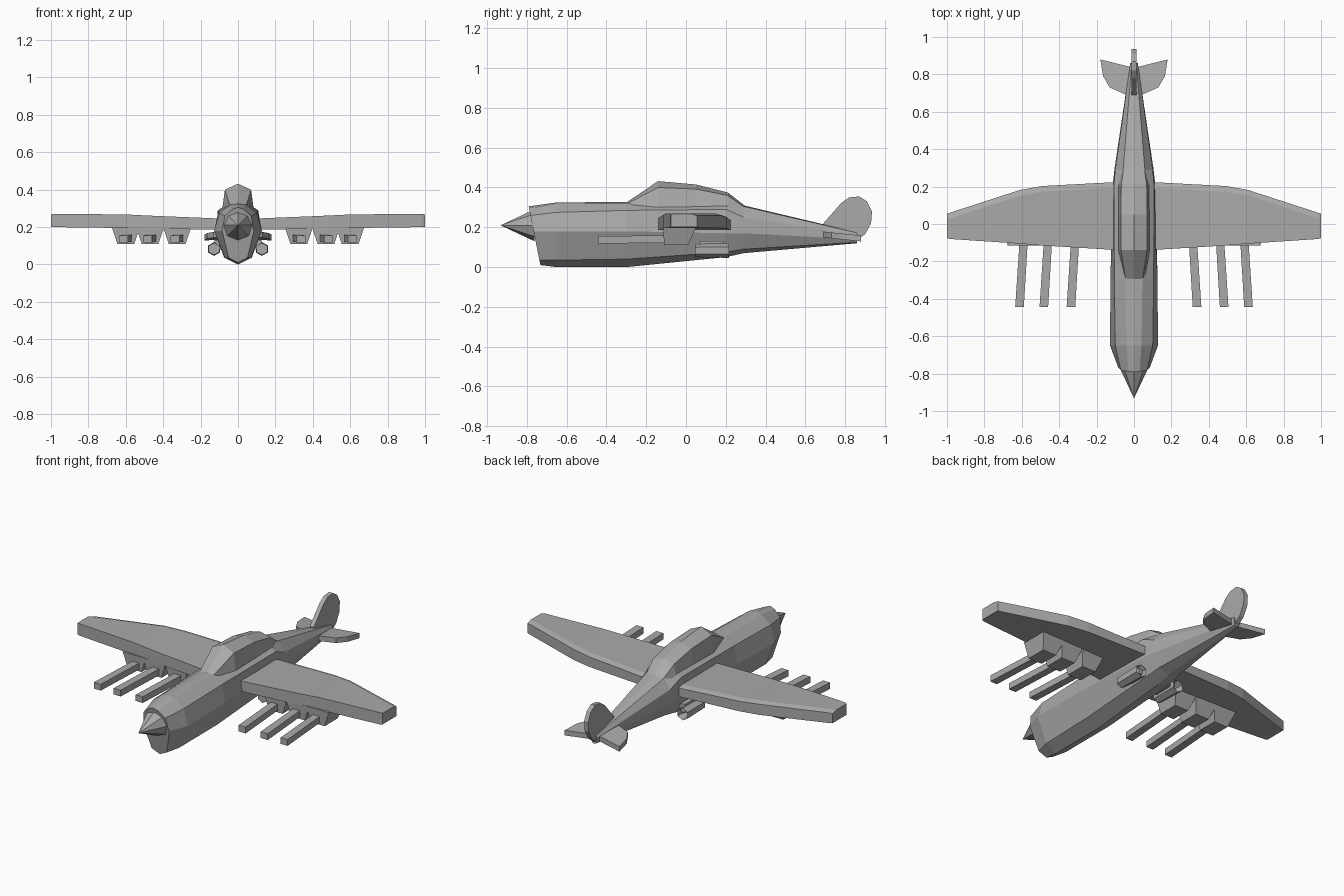
import bpy, bmesh

if "Cube" in bpy.data.objects:
    bpy.data.objects.remove(bpy.data.objects["Cube"])

GREY = (0.4, 0.4, 0.4, 1)
grey = bpy.data.materials.new("plain_grey")
grey.use_nodes = True
grey.diffuse_color = GREY
grey.node_tree.nodes["Principled BSDF"].inputs["Base Color"].default_value = GREY


def loft(name, rings):
    """Skin a list of equal-length closed rings and cap both ends."""
    bm = bmesh.new()
    rows = [[bm.verts.new(p) for p in ring] for ring in rings]
    n = len(rows[0])
    for a, b in zip(rows, rows[1:]):
        for i in range(n):
            j = (i + 1) % n
            bm.faces.new((a[i], a[j], b[j], b[i]))
    bm.faces.new(rows[0])
    bm.faces.new(rows[-1])
    bmesh.ops.remove_doubles(bm, verts=bm.verts, dist=0.0005)
    bmesh.ops.recalc_face_normals(bm, faces=bm.faces)
    mesh = bpy.data.meshes.new(name)
    bm.to_mesh(mesh)
    bm.free()
    mesh.materials.append(grey)
    obj = bpy.data.objects.new(name, mesh)
    bpy.context.collection.objects.link(obj)
    return obj


def mirrored(obj):
    obj.modifiers.new("mirror", 'MIRROR').use_axis[0] = True
    return obj


def section(y, half, lean=0):
    """Symmetric cross-section from half outline, bottom to top."""
    other = [(-x, z) for x, z in reversed(half) if x > 0]
    return [(x, y + lean * (0.2 - z), z) for x, z in half + other]


# Fuselage: bottom keel, chine, side, shoulder, deck edge, ridge
loft("fuselage", [
    section(-0.77, [(0, 0.01), (0.05, 0.035), (0.085, 0.18), (0.07, 0.26), (0.03, 0.295), (0, 0.305)], 0.2),
    section(-0.65, [(0, 0), (0.07, 0.035), (0.128, 0.18), (0.1, 0.275), (0.04, 0.32), (0, 0.325)]),
    section(-0.3, [(0, 0), (0.075, 0.04), (0.126, 0.18), (0.105, 0.285), (0.045, 0.322), (0, 0.327)]),
    section(0.2, [(0, 0.05), (0.075, 0.075), (0.115, 0.17), (0.108, 0.29), (0.06, 0.32), (0, 0.325)]),
    section(0.29, [(0, 0.07), (0.068, 0.09), (0.105, 0.17), (0.1, 0.25), (0.058, 0.305), (0, 0.31)]),
    section(0.86, [(0, 0.12), (0.012, 0.125), (0.02, 0.14), (0.02, 0.16), (0.012, 0.172), (0, 0.175)]),
])

# Canopy with sloping windscreen
loft("canopy", [
    section(y, [(0, 0.27), (base, 0.29), (edge, z), (0, top)])
    for y, base, edge, z, top in [
        (-0.295, 0.06, 0.045, 0.32, 0.328), (-0.14, 0.085, 0.07, 0.4, 0.432),
        (0.05, 0.085, 0.07, 0.392, 0.415), (0.21, 0.085, 0.068, 0.36, 0.375),
        (0.295, 0.06, 0.055, 0.3, 0.309)]
])

# Spinner
bpy.ops.mesh.primitive_cone_add(vertices=8, radius1=0.08, radius2=0, depth=0.17,
                                location=(0, -0.847, 0.21), rotation=(1.5708, 0, 0))
spinner = bpy.context.object
spinner.name = "spinner"
spinner.data.materials.append(grey)

# Wing slabs: x, leading y, trailing y, bottom z, top z
mirrored(loft("wing", [
    [(x, lead, low), (x, trail, low), (x, trail, high - 0.01), (x, trail - 0.03, high), (x, lead, high)]
    for x, lead, trail, low, high in [
        (0.08, -0.14, 0.225, 0.185, 0.245), (0.49, -0.115, 0.203, 0.193, 0.262),
        (0.61, -0.105, 0.182, 0.195, 0.268), (0.985, -0.08, 0.06, 0.2, 0.27),
        (1.0, -0.075, 0.055, 0.202, 0.268)]
]))


def rect(x, y, half, low, high):
    return [(x - half, y, low), (x + half, y, low), (x + half, y, high), (x - half, y, high)]


# Underwing guns and their tapered mounts
for i, x in enumerate((0.325, 0.47, 0.6), 1):
    mirrored(loft(f"gun_barrel_{i}", [rect(x + 0.012, -0.443, 0.023, 0.118, 0.155),
                                     rect(x - 0.01, -0.09, 0.022, 0.122, 0.16)]))
    mirrored(loft(f"gun_mount_{i}", [
        [(x - w, front, z), (x + w, front, z), (x + w, back, z), (x - w, back, z)]
        for w, front, back, z in [(0.045, -0.11, 0.01, 0.11), (0.075, -0.115, 0.05, 0.2)]]))

# Exhaust pods: hexagonal tubes, hollow at the back
bpy.ops.mesh.primitive_cone_add(vertices=6, radius1=0.033, radius2=0.037, depth=0.17,
                                location=(0, 0, 0), rotation=(-1.5708, 0, 0))
pod = bpy.context.object
pod.name = "exhaust_pod"
bpy.ops.object.transform_apply(location=False, rotation=True, scale=False)
bm = bmesh.new()
bm.from_mesh(pod.data)
back = [max(bm.faces, key=lambda f: f.calc_center_median().y)]
bmesh.ops.inset_region(bm, faces=back, thickness=0.012)
bmesh.ops.translate(bm, verts=back[0].verts, vec=(0, -0.06, 0))
bmesh.ops.translate(bm, verts=bm.verts, vec=(0.128, 0.13, 0.083))
bm.to_mesh(pod.data)
bm.free()
pod.data.materials.append(grey)
mirrored(pod)

# Pod struts
mirrored(loft("pod_strut", [rect(0.095, y, 0.03, 0.08, 0.13) for y in (0.07, 0.19)]))

# Tailplane
plan = [(0.0, 0.685), (0.04, 0.69), (0.13, 0.73), (0.165, 0.79), (0.18, 0.88), (0.02, 0.84), (0, 0.84)]
mirrored(loft("tailplane", [[(x, y, z - 0.1 * (y - 0.69)) for x, y in plan] for z in (0.148, 0.178)]))

# Rounded tail fin
fin = [(0.69, 0.22), (0.73, 0.265), (0.78, 0.322), (0.82, 0.35), (0.87, 0.355), (0.91, 0.33),
       (0.935, 0.28), (0.93, 0.22), (0.9, 0.165), (0.86, 0.135), (0.7, 0.15)]
loft("tail_fin", [[(x, y, z) for y, z in fin] for x in (-0.013, 0.013)])
